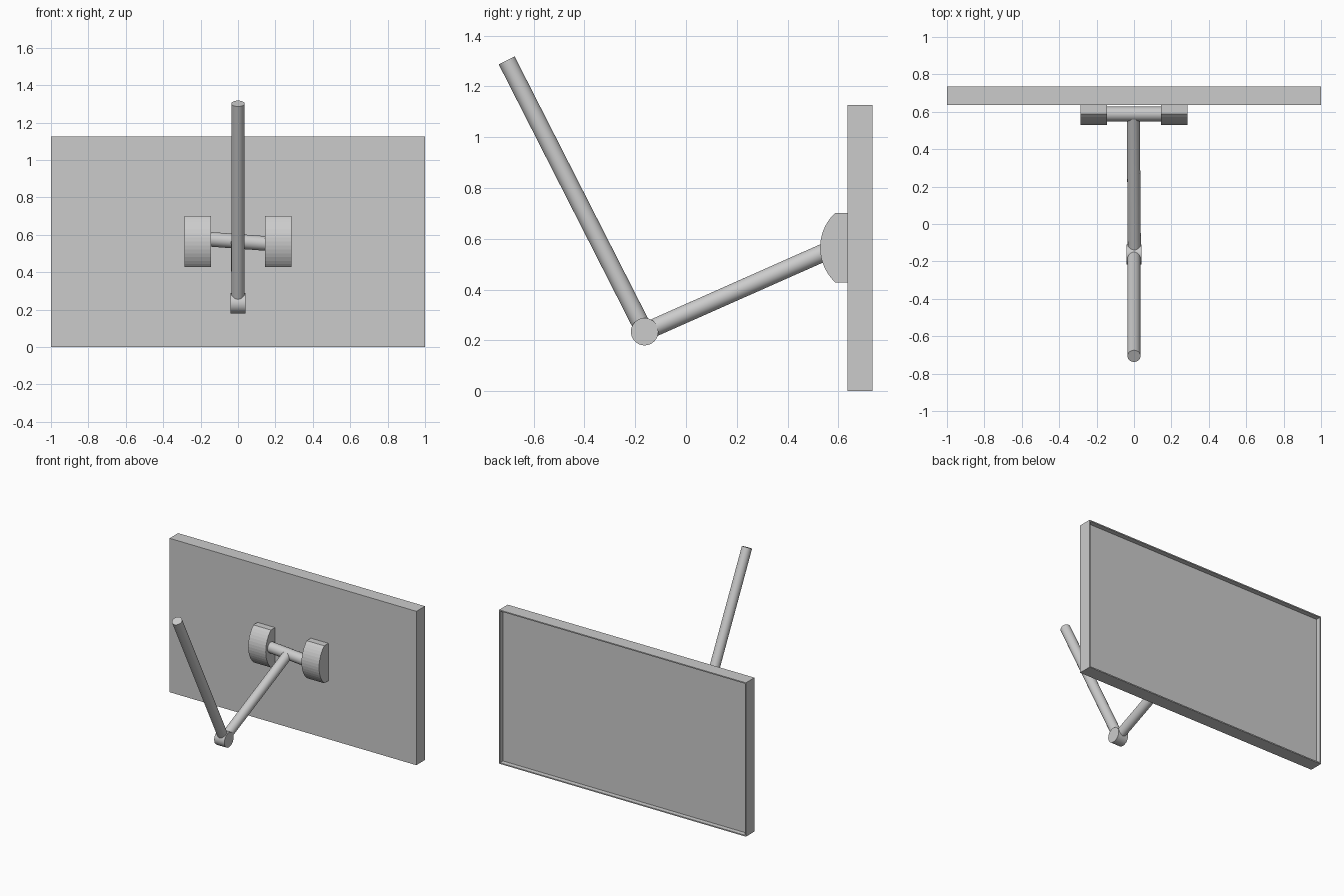
import bpy, bmesh, math
from mathutils import Vector

if "Cube" in bpy.data.objects:
    bpy.data.objects.remove(bpy.data.objects["Cube"])


def finish(name, bm, smooth=False):
    bmesh.ops.recalc_face_normals(bm, faces=bm.faces)
    mesh = bpy.data.meshes.new(name)
    bm.to_mesh(mesh)
    bm.free()
    ob = bpy.data.objects.new(name, mesh)
    bpy.context.collection.objects.link(ob)
    if smooth:
        bpy.ops.object.select_all(action='DESELECT')
        ob.select_set(True)
        bpy.context.view_layer.objects.active = ob
        bpy.ops.object.shade_smooth_by_angle(angle=math.radians(30))
    return ob


def rod(name, start, end, radius, sides=32):
    a, b = Vector(start), Vector(end)
    bm = bmesh.new()
    bmesh.ops.create_cone(bm, cap_ends=True, segments=sides, radius1=radius,
                          radius2=radius, depth=(b - a).length)
    bm.transform(Vector((0, 0, 1)).rotation_difference(b - a).to_matrix().to_4x4())
    bmesh.ops.translate(bm, verts=bm.verts, vec=(a + b) / 2)
    return finish(name, bm, True)


# Screen body: box with a straight-walled recess inside a thin rim on the +y side
bm = bmesh.new()
bmesh.ops.create_cube(bm, size=1)
bmesh.ops.scale(bm, verts=bm.verts, vec=(2, 0.099, 1.127))
bmesh.ops.translate(bm, verts=bm.verts, vec=(0, 0.6855, 0.5635))
bm.normal_update()
screen = max(bm.faces, key=lambda f: f.normal.y)
bmesh.ops.inset_region(bm, faces=[screen], thickness=0.012)
bmesh.ops.inset_region(bm, faces=[screen], thickness=0.0001)
bmesh.ops.translate(bm, verts=screen.verts, vec=(0, -0.035, 0))
finish("screen_panel", bm)

# Two curved mounting brackets on the front of the panel
R, CY, CZ, STEPS = 0.187, 0.715, 0.565, 14
half = math.asin(0.137 / R)
profile = [(0.637, CZ - 0.137)]
for i in range(STEPS + 1):
    t = -half + 2 * half * i / STEPS
    profile.append((CY - R * math.cos(t), CZ + R * math.sin(t)))
profile.append((0.637, CZ + 0.137))
for name, x0 in (("left_bracket", -0.287), ("right_bracket", 0.145)):
    bm = bmesh.new()
    face = bm.faces.new([bm.verts.new((x0, y, z)) for y, z in profile])
    ext = bmesh.ops.extrude_face_region(bm, geom=[face], use_keep_orig=True)
    moved = [v for v in ext["geom"] if isinstance(v, bmesh.types.BMVert)]
    bmesh.ops.translate(bm, verts=moved, vec=(0.142, 0, 0))
    finish(name, bm)

# Slightly tilted crossbar, lower arm, elbow joint and upper arm
rod("crossbar", (-0.16, 0.588, 0.577), (0.16, 0.588, 0.553), 0.039)
rod("lower_arm", (0.002, -0.163, 0.233), (-0.004, 0.588, 0.566), 0.035)
rod("elbow_joint", (-0.041, -0.163, 0.234), (0.041, -0.163, 0.234), 0.054)
rod("upper_arm", (0, -0.168, 0.245), (0, -0.706, 1.302), 0.035)
